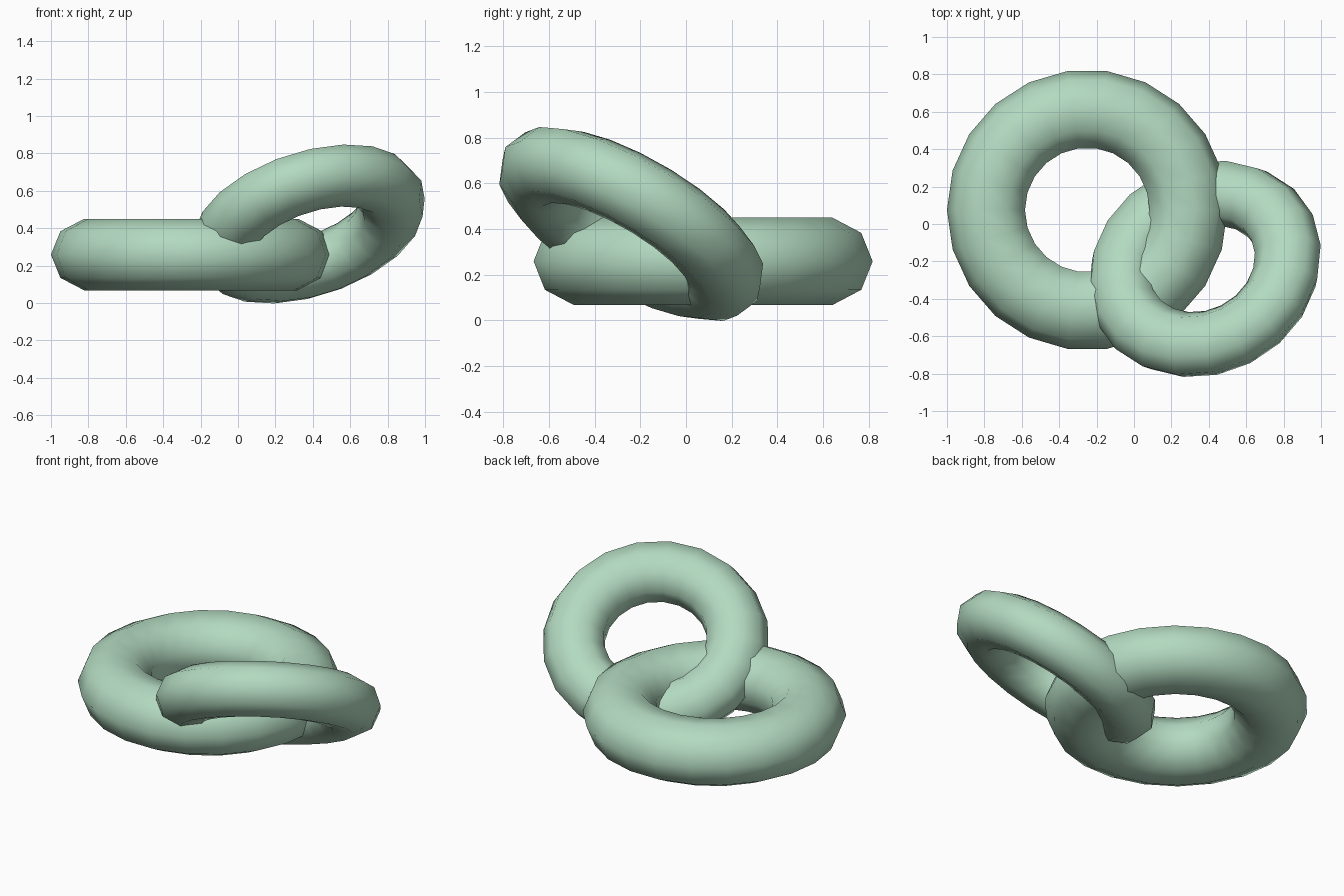
import bpy, bmesh, math
from mathutils import Vector

if "Cube" in bpy.data.objects:
    bpy.data.objects.remove(bpy.data.objects["Cube"])

green = bpy.data.materials.new("pale green")
green.diffuse_color = (0.45, 0.70, 0.53, 1)
green.use_nodes = True
green.node_tree.nodes["Principled BSDF"].inputs["Base Color"].default_value = green.diffuse_color


def ring(name, centre, normal, start, major, width, height, segments, phase=0.0, sides=9):
    """Torus with a slightly flattened nine-sided tube, lying in the plane given by normal."""
    n = Vector(normal).normalized()
    u = Vector(start)
    u = (u - n * u.dot(n)).normalized()
    v = n.cross(u)
    bm = bmesh.new()
    loops = []
    for i in range(segments):
        a = phase + 2 * math.pi * i / segments
        out = u * math.cos(a) + v * math.sin(a)
        loop = []
        for j in range(sides):
            b = 2 * math.pi * j / sides
            p = Vector(centre) + out * (major + width * math.cos(b)) + n * (height * math.sin(b))
            loop.append(bm.verts.new(p))
        loops.append(loop)
    for i in range(segments):
        l0, l1 = loops[i], loops[(i + 1) % segments]
        for j in range(sides):
            k = (j + 1) % sides
            bm.faces.new((l0[j], l1[j], l1[k], l0[k]))
    bmesh.ops.recalc_face_normals(bm, faces=bm.faces)
    for f in bm.faces:
        f.smooth = True
    mesh = bpy.data.meshes.new(name)
    bm.to_mesh(mesh)
    bm.free()
    mesh.materials.append(green)
    obj = bpy.data.objects.new(name, mesh)
    bpy.context.collection.objects.link(obj)
    return obj


# large ring lying flat
ring("flat_ring", (-0.25, 0.075, 0.259), (0, 0, 1), (1, 0, 0), 0.535, 0.215, 0.194, 22)

# smaller ring, tilted and linked through the first
ring("tilted_ring", (0.378, -0.24, 0.4225), (-0.28, 0.485, 0.828), (0, -1, 0),
     0.466, 0.181, 0.163, 20, math.radians(13))
